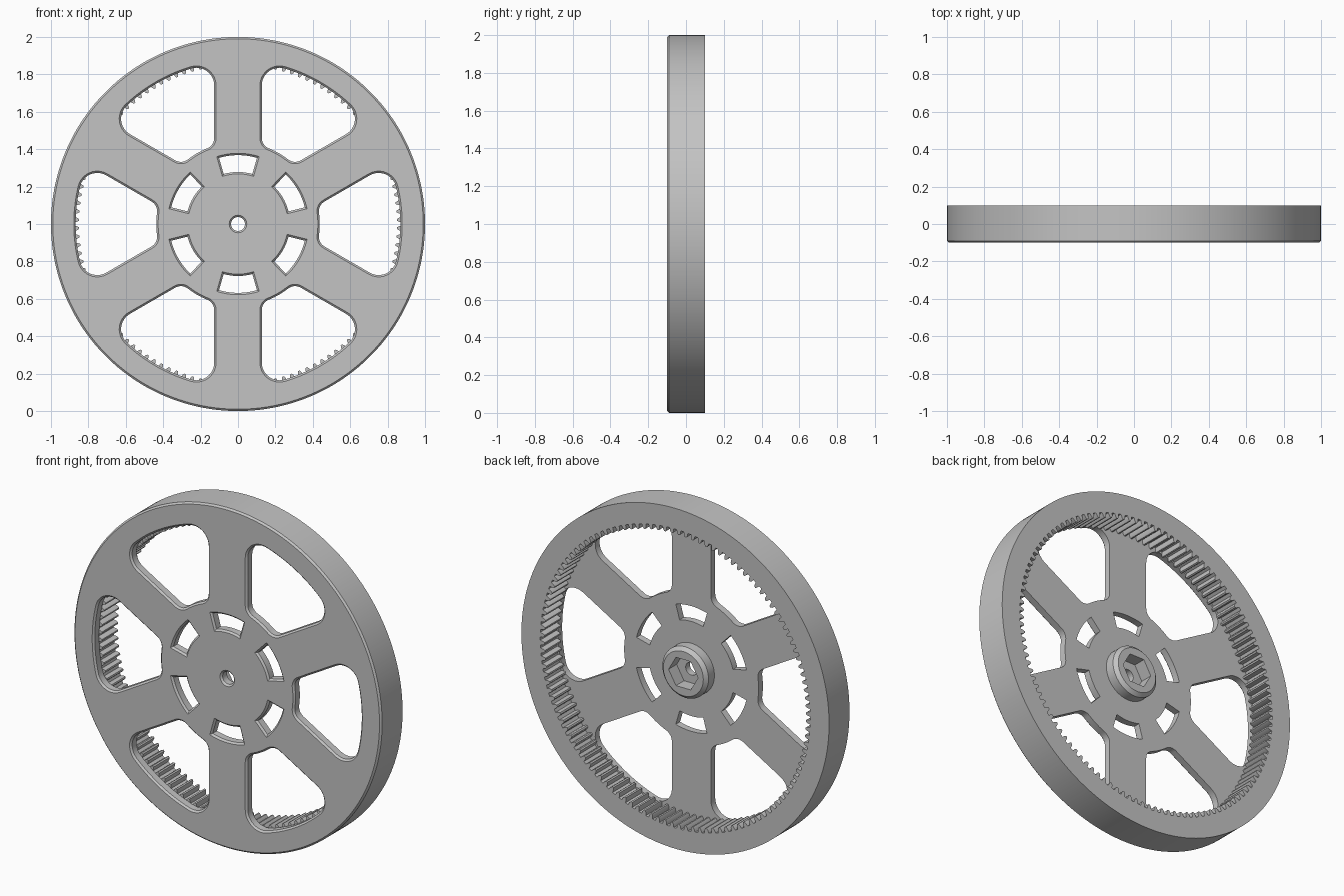
import bpy, bmesh
from math import cos, sin, pi, radians, sqrt, atan2
from mathutils import Vector
from mathutils.geometry import delaunay_2d_cdt

cube = bpy.data.objects.get("Cube")
if cube:
    bpy.data.objects.remove(cube)

FRONT, WEB, BACK = -0.1, -0.05, 0.1
TEETH = 120

grey = bpy.data.materials.new("plain_grey")
grey.use_nodes = True
grey.diffuse_color = (0.55, 0.55, 0.55, 1)
grey.node_tree.nodes["Principled BSDF"].inputs["Base Color"].default_value = (0.55, 0.55, 0.55, 1)


def loft(bm, loops, closed=False):
    """Bridge (outline, y) loops of equal length and return their vertices."""
    rings = [[bm.verts.new((x, y, 1 + z)) for x, z in pts] for pts, y in loops]
    n = len(rings[0])
    pairs = list(zip(rings, rings[1:]))
    if closed:
        pairs.append((rings[-1], rings[0]))
    for a, b in pairs:
        for i in range(n):
            j = (i + 1) % n
            bm.faces.new((a[i], a[j], b[j], b[i]))
    return rings


def inside(p, edges):
    """Even-odd test of a point against closed outlines."""
    odd = False
    for a, b in edges:
        if (a.y > p.y) != (b.y > p.y):
            if p.x < a.x + (b.x - a.x) * (p.y - a.y) / (b.y - a.y):
                odd = not odd
    return odd


def fill(bm, outer, holes):
    """Fill a flat face bounded by an outer ring and pierced by holes."""
    verts, links, hole_links = [], [], []
    for ring in [outer] + holes:
        s, n = len(verts), len(ring)
        verts += ring
        pairs = [(s + i, s + (i + 1) % n) for i in range(n)]
        links += pairs
        if ring is not outer:
            hole_links += pairs
    pts = [Vector((v.co.x, v.co.z)) for v in verts]
    hole_edges = [(pts[a], pts[b]) for a, b in hole_links]
    result = delaunay_2d_cdt(pts, links, [], 0, 1e-6)
    tris, origins = result[2], result[3]
    for tri in tris:
        ids = [origins[i][0] for i in tri]
        centre = (pts[ids[0]] + pts[ids[1]] + pts[ids[2]]) / 3
        if not inside(centre, hole_edges):
            bm.faces.new([verts[i] for i in ids])


def finish(bm, name):
    bmesh.ops.recalc_face_normals(bm, faces=bm.faces)
    mesh = bpy.data.meshes.new(name)
    bm.to_mesh(mesh)
    bm.free()
    mesh.materials.append(grey)
    ob = bpy.data.objects.new(name, mesh)
    bpy.context.collection.objects.link(ob)
    bpy.ops.object.select_all(action='DESELECT')
    ob.select_set(True)
    bpy.context.view_layer.objects.active = ob
    bpy.ops.object.shade_smooth_by_angle(angle=radians(30))


def polar(r, a):
    return (r * cos(a), r * sin(a))


def circle(r, n):
    return [polar(r, 2 * pi * i / n) for i in range(n)]


def arc(cx, cz, r, a0, a1, n):
    return [(cx + r * cos(a0 + (a1 - a0) * i / n), cz + r * sin(a0 + (a1 - a0) * i / n))
            for i in range(n + 1)]


def turn(pts, a):
    return [(x * cos(a) - z * sin(a), x * sin(a) + z * cos(a)) for x, z in pts]


def window(d):
    """Rounded opening between two spokes, grown outward by d."""
    w, r_in, r_out = 0.127 - d, 0.437 - d, 0.868 + d
    f_in, f_out = 0.06 + d, 0.095 + d
    # Fillet centres beside a spoke lying along the first axis
    ci = (sqrt((r_in + f_in) ** 2 - (w + f_in) ** 2), w + f_in)
    co = (sqrt((r_out - f_out) ** 2 - (w + f_out) ** 2), w + f_out)
    ai, ao = atan2(ci[1], ci[0]), atan2(co[1], co[0])
    half = arc(0, 0, r_in, pi / 6, ai, 6)
    half += arc(*ci, f_in, ai + pi, 1.5 * pi, 8)[1:]
    half += arc(*co, f_out, -pi / 2, ao, 12)
    half += arc(0, 0, r_out, ao, pi / 6, 12)[1:]
    half = turn(half, -pi / 6)
    return half + [(x, -z) for x, z in reversed(half[1:-1])]


def slot(d):
    """Short curved slot near the hub, grown outward by d."""
    lo, hi, a = 0.278 - d, 0.368 + d, radians(16)
    a_lo, a_hi = a + d / lo, a + d / hi
    return arc(0, 0, lo, -a_lo, a_lo, 12) + arc(0, 0, hi, a_hi, -a_hi, 12)


def bore(d):
    return circle(0.037 + d, 48)


# Rim with its internal teeth
TOOTH = [(0.2, 0.878), (0.27, 0.86), (0.4, 0.85), (0.6, 0.85), (0.73, 0.86), (0.8, 0.878)]
gear = [polar(r, (k + f) * 2 * pi / TEETH) for k in range(TEETH) for f, r in TOOTH]


def rim_circle(r):
    return [polar(r, atan2(z, x)) for x, z in gear]


bm = bmesh.new()
rim = loft(bm, [(rim_circle(0.99), FRONT), (rim_circle(1), FRONT + 0.01),
                (rim_circle(1), BACK), (gear, BACK), (gear, WEB), (rim_circle(0.9), WEB)])

# Walls of the windows, slots and axle bore, chamfered at the front
openings = [(bore, 0)]
for k in range(6):
    openings += [(window, k * pi / 3), (slot, k * pi / 3 + pi / 6)]
walls = [loft(bm, [(turn(shape(0.01), a), FRONT), (turn(shape(0), a), FRONT + 0.01),
                   (turn(shape(0), a), WEB)]) for shape, a in openings]

# Front and back faces of the spoked web
fill(bm, rim[0], [w[0] for w in walls])
fill(bm, rim[-1], [w[-1] for w in walls])
finish(bm, "spoked_ring_gear")

# Hub boss on the back with a hexagonal socket
SIDES = 60
APOTHEM = 0.083
hexagon = [polar(APOTHEM / cos(a % (pi / 3) - pi / 6), a)
           for a in (2 * pi * i / SIDES for i in range(SIDES))]
bm = bmesh.new()
loft(bm, [(circle(0.15, SIDES), WEB - 0.005), (circle(0.15, SIDES), 0.005),
          (circle(0.13, SIDES), 0.025), (hexagon, 0.025), (hexagon, WEB - 0.005)], True)
finish(bm, "hex_socket_hub")
